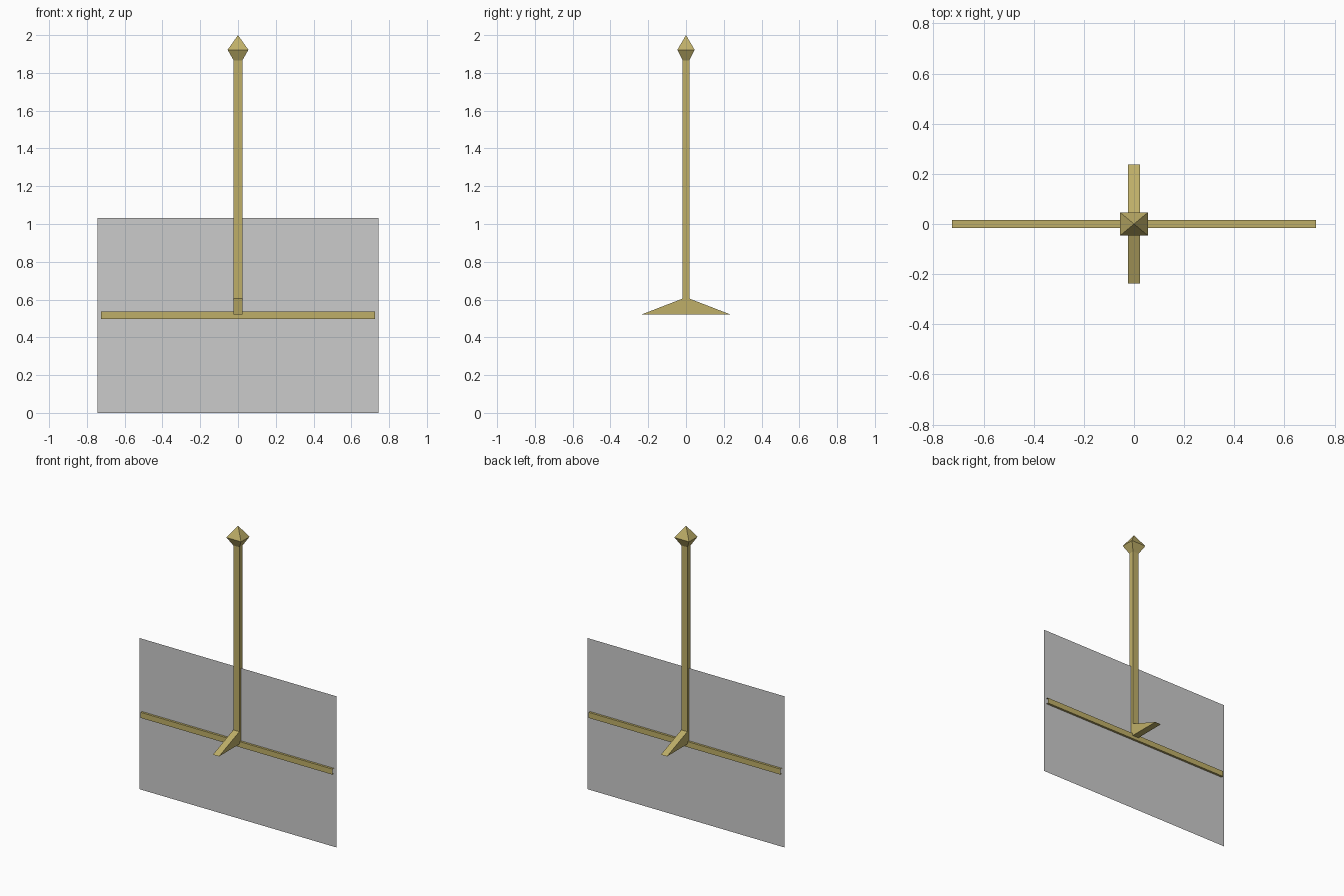
import bpy

if "Cube" in bpy.data.objects:
    bpy.data.objects.remove(bpy.data.objects["Cube"])

gold = bpy.data.materials.new("gold")
gold.diffuse_color = (0.52, 0.43, 0.14, 1)
gold.use_nodes = True
gold.node_tree.nodes["Principled BSDF"].inputs["Base Color"].default_value = gold.diffuse_color


def make(name, verts, faces, mat=None):
    me = bpy.data.meshes.new(name)
    me.from_pydata(verts, [], faces)
    me.update()
    ob = bpy.data.objects.new(name, me)
    bpy.context.collection.objects.link(ob)
    if mat:
        me.materials.append(mat)
    return ob


def loft(name, rings, tip=None):
    """Join rectangular rings (half x, half y, z) with open ends, or a point on top."""
    verts, faces = [], []
    for hx, hy, z in rings:
        verts += [(-hx, -hy, z), (hx, -hy, z), (hx, hy, z), (-hx, hy, z)]
    for r in range(len(rings) - 1):
        for i in range(4):
            a, b = r * 4 + i, r * 4 + (i + 1) % 4
            faces.append((a, b, b + 4, a + 4))
    if tip is not None:
        base = len(verts) - 4
        verts.append((0, 0, tip))
        faces += [(base + i, base + (i + 1) % 4, base + 4) for i in range(4)]
    return make(name, verts, faces, gold)


PX, PY = 0.023, 0.018      # pole half widths
FOOT_TOP = 0.605

# Upright pole and pointed finial
loft("pole", [(PX, PY, FOOT_TOP), (PX, PY, 1.866)])
loft("finial", [(PX, PY, 1.866), (0.055, 0.046, 1.922)], tip=2.0)

# Sloped foot across the pole's base
profile = [(-0.238, 0.52), (0.238, 0.52), (PY, FOOT_TOP), (-PY, FOOT_TOP)]
verts = [(x, y, z) for x in (-PX, PX) for y, z in profile]
sides = [(i, i + 4, (i + 1) % 4 + 4, (i + 1) % 4) for i in range(4) if i != 2]
make("foot", verts, [(3, 2, 1, 0), (4, 5, 6, 7)] + sides, gold)

# Horizontal rail, a square tube open at its ends
section = [(-0.015, 0.498), (0.015, 0.498), (0.015, 0.536), (-0.015, 0.536)]
verts = [(x, y, z) for x in (-0.725, 0.725) for y, z in section]
make("rail", verts, [(i, i + 4, (i + 1) % 4 + 4, (i + 1) % 4) for i in range(4)], gold)

# Thin flat panel
W, H = 0.745, 1.033
make("panel", [(-W, 0, 0), (W, 0, 0), (W, 0, H), (-W, 0, H)], [(0, 1, 2, 3)])
